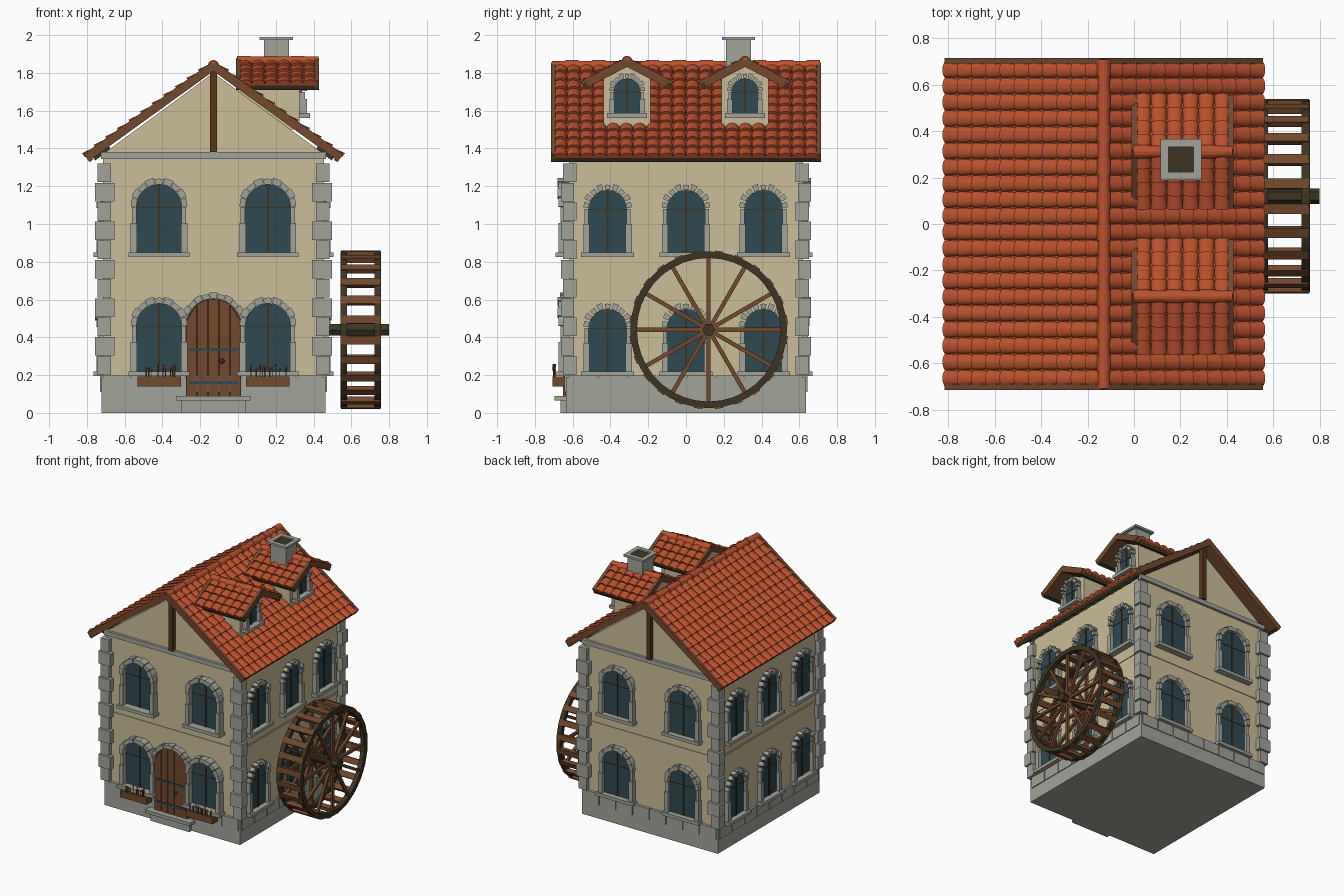
import bpy, bmesh, math, random
from mathutils import Matrix, Vector

if "Cube" in bpy.data.objects:
    bpy.data.objects.remove(bpy.data.objects["Cube"])

random.seed(4)
COL = {"cream plaster": (0.60, 0.51, 0.31), "grey stone": (0.36, 0.37, 0.32),
       "terracotta": (0.50, 0.085, 0.028), "wood": (0.17, 0.065, 0.026),
       "dark wood": (0.048, 0.036, 0.017), "post wood": (0.10, 0.034, 0.012),
       "blue glass": (0.028, 0.066, 0.082)}
MATS = {}
for n, c in COL.items():
    MATS[n] = bpy.data.materials.new(n)
    MATS[n].diffuse_color = (*c, 1)
PARTS = {}


def part(name, mat):
    return PARTS.setdefault(name, (bmesh.new(), mat))[0]


def T(x, y, z):
    return Matrix.Translation((x, y, z))


def R(deg, axis):
    return Matrix.Rotation(math.radians(deg), 4, axis)


def box(bm, M, x0, x1, y0, y1, z0, z1):
    S = Matrix.Diagonal((x1 - x0, y1 - y0, z1 - z0, 1))
    bmesh.ops.create_cube(bm, size=1, matrix=M @ T((x0 + x1) / 2, (y0 + y1) / 2, (z0 + z1) / 2) @ S)


def prism(bm, M, pts, y0, y1):
    """Extrude an x-z outline along y."""
    a = [bm.verts.new(M @ Vector((x, y0, z))) for x, z in pts]
    b = [bm.verts.new(M @ Vector((x, y1, z))) for x, z in pts]
    fs = [bm.faces.new(a), bm.faces.new(b[::-1])]
    for i in range(len(a)):
        j = (i + 1) % len(a)
        fs.append(bm.faces.new((a[j], a[i], b[i], b[j])))
    bmesh.ops.recalc_face_normals(bm, faces=fs)


def arc(r, a0, a1, n, cz=0):
    return [(r * math.cos(a0 + (a1 - a0) * i / n), cz + r * math.sin(a0 + (a1 - a0) * i / n)) for i in range(n + 1)]


def ring(bm, M, r0, r1, y0, y1, n):
    sec = [(r0, y0), (r1, y0), (r1, y1), (r0, y1)]
    v = [[bm.verts.new(M @ R(360 * i / n, 'Y') @ Vector((r, y, 0))) for r, y in sec] for i in range(n)]
    fs = [bm.faces.new((v[i][k], v[i][(k + 1) % 4], v[(i + 1) % n][(k + 1) % 4], v[(i + 1) % n][k]))
          for i in range(n) for k in range(4)]
    bmesh.ops.recalc_face_normals(bm, faces=fs)


def voussoirs(bm, M, r0, r1, cz, depth, n, gap, a0=0.0):
    step = (math.pi - 2 * a0) / n
    for i in range(n):
        s, e = a0 + (i + gap / 2) * step, a0 + (i + 1 - gap / 2) * step
        prism(bm, M, arc(r0, s, e, 2, cz) + arc(r1 + 0.006 * (i % 2), e, s, 2, cz), -depth - 0.006 * (i % 2), 0.01)


def window(tag, M, w, z0, spring, t, depth, gap):
    """Arched window; local -y points out of the wall."""
    prism(part(tag + "_glass", "blue glass"), M, [(-w, z0), (w, z0)] + arc(w, 0, math.pi, 10, spring), -0.008, 0.01)
    bars = part(tag + "_bars", "dark wood")
    box(bars, M, -0.005, 0.005, -0.014, 0, z0, spring + w)
    box(bars, M, -w, w, -0.011, 0, spring - 0.006, spring)
    st = part(tag + "_stone_frame", "grey stone")
    box(st, M, -w - t - 0.012, w + t + 0.012, -depth - 0.015, 0.01, z0 - 0.025, z0)
    zm = z0 + (spring - z0) * 0.65
    for s in (-1, 1):
        box(st, M, *sorted((s * (w - 0.004), s * (w + t))), -depth, 0.01, z0, zm)
        box(st, M, *sorted((s * w, s * (w + t - 0.006))), -depth + 0.01, 0.01, zm, spring)
    voussoirs(st, M, w, w + t, spring, depth, 9, gap)


def tiles(name, M, width, length, cols, rows):
    """Barrel tiles; local x across, y down the slope, z outward."""
    bm = part(name, "terracotta")
    box(bm, M, -width / 2, width / 2, 0, length, -0.004, 0.003)
    p, q, n = width / cols, length / rows, 8
    for c in range(cols):
        for r in range(rows):
            x = -width / 2 + (c + 0.5) * p
            lo, hi = [], []
            for i in range(n + 1):
                ca, sa = math.cos(math.pi * i / n), math.sin(math.pi * i / n)
                hi.append(M @ Vector((x + ca * p * 0.42, r * q - 0.004, sa * 0.014)))
                lo.append(M @ Vector((x + ca * p * 0.52, (r + 1) * q + 0.004, 0.004 + sa * 0.026)))
            hv, lv = [bm.verts.new(v) for v in hi], [bm.verts.new(v) for v in lo]
            for i in range(n):
                bm.faces.new((hv[i], lv[i], lv[i + 1], hv[i + 1])).smooth = True
            bm.faces.new([bm.verts.new(v) for v in lo])


def roof_slope(tag, origin, run, drop, width, cols, rows):
    """One pitched side: tiles, boarding, barge boards and fascia."""
    h = Vector((run[0], run[1], -drop))
    L, d = h.length, h.normalized()
    side = d.cross(Vector((0, 0, 1))).normalized()
    nrm = side.cross(d)
    M = Matrix((side, d, nrm)).transposed().to_4x4()
    M.translation = origin
    tiles(tag + "_tiles", M, width - 0.03, L, cols, rows)
    box(part(tag + "_boarding", "wood"), M, -width / 2 + 0.01, width / 2 - 0.01, 0, L - 0.005, -0.018, -0.003)
    for s in (-1, 1):
        box(part(tag + "_barge_boards", "wood"), M, *sorted((s * (width / 2 - 0.025), s * width / 2)), 0, L, -0.025, 0.02)
    box(part(tag + "_fascia", "dark wood"), M, -width / 2, width / 2, L - 0.022, L - 0.002, -0.032, 0.004)
    return M, L


def ridge(name, M, length, n, r):
    """Row of half-round ridge tiles along local y."""
    bm, q = part(name, "terracotta"), length / n
    for i in range(n):
        rr = r + 0.004 * (i % 2)
        prism(bm, M, arc(rr, -0.3, math.pi + 0.3, 8), -length / 2 + i * q, -length / 2 + (i + 1) * q)


I, CX = Matrix.Identity(4), -0.13
HX, HY = 0.585, 0.62

# walls with gables, floor band and plinth
prism(part("walls", "cream plaster"), T(CX, 0, 0), [(-HX, 0.1), (HX, 0.1), (HX, 1.37), (0, 1.80), (-HX, 1.37)], -HY, HY)
box(part("floor_band", "cream plaster"), T(CX, 0, 0), -HX - 0.006, HX + 0.006, -HY - 0.006, HY + 0.006, 0.735, 0.748)
pl = part("plinth", "grey stone")
box(pl, T(CX, 0, 0), -HX - 0.008, HX + 0.008, -HY - 0.015, HY + 0.015, 0, 0.19)
for ang, half, dist in ((0, HX, HY + 0.015), (90, HY, HX + 0.008), (180, HX, HY + 0.015), (270, HY, HX + 0.008)):
    M = T(CX, 0, 0) @ R(ang, 'Z') @ T(0, -dist, 0)
    for i in range(8):
        a = -half + i * half / 4
        box(pl, M, a + 0.004, a + half / 4 - 0.004, -0.007, 0.03, 0.11, 0.198)

# corner quoins
q = part("corner_quoins", "grey stone")
for sx in (-1, 1):
    for sy in (-1, 1):
        for i in range(11):
            z, e = 0.2 + i * 0.102, i % 2
            o, ix, iy = (0.042, 0.062, 0.028) if e else (0.03, 0.042, 0.04)
            x, y = sorted((sx * (HX + o), sx * (HX - ix))), sorted((sy * (HY + o), sy * (HY - iy)))
            box(q, T(CX, 0, 0), *x, *y, z + 0.002, z + 0.1)

# gable trim and king posts
for s in (-1, 1):
    box(part("gable_bands", "grey stone"), T(CX, 0, 0), -HX - 0.01, HX + 0.01, *sorted((s * (HY - 0.02), s * (HY + 0.02))), 1.345, 1.38)
    box(part("king_posts", "post wood"), T(CX, 0, 0), -0.018, 0.018, *sorted((s * HY, s * (HY + 0.035))), 1.38, 1.815)

# main roof
for s, tag in ((-1, "left_roof"), (1, "right_roof")):
    M, L = roof_slope(tag, (CX, 0, 1.84), (s * 0.675, 0), 0.487, 1.43, 20, 11)
    for i in range(13):
        x = -0.6 + i * 0.1
        box(part(tag + "_rafter_ends", "dark wood"), M, x - 0.012, x + 0.012, 0.70, L - 0.03, -0.042, -0.018)
ridge("main_ridge_tiles", T(CX, 0, 1.838), 1.42, 20, 0.026)

# windows on all four sides
for z in (0.22, 0.85):
    for ang, tag in ((0, "front"), (180, "back")):
        for o in (-0.288, 0.288):
            M = T(CX, 0, 0) @ R(ang, 'Z') @ T(o, -HY, 0)
            window(tag + "_windows", M, 0.12, z, z + 0.24, 0.03, 0.055 if ang == 0 else 0.035, 0.06)
    for ang, tag in ((90, "right"), (270, "left")):
        for o in (-0.415, 0, 0.41):
            M = T(CX, 0, 0) @ R(ang, 'Z') @ T(o if ang == 90 else -o, -HX, 0)
            window(tag + "_windows", M, 0.1, z, z + 0.23, 0.028, 0.035, 0.3)

# front door with step, straps and knob
D = T(CX, -HY, 0)
prism(part("door_backing", "post wood"), D, [(-0.145, 0.09), (0.145, 0.09)] + arc(0.145, 0, math.pi, 12, 0.46), -0.02, 0.01)
for i in range(5):
    a, b = -0.145 + i * 0.058 + 0.002, -0.145 + (i + 1) * 0.058 - 0.002
    top = [0.46 + math.sqrt(max(0, 0.145 ** 2 - v * v)) for v in (a, b)]
    prism(part("door_planks", "wood"), D, [(a, 0.09), (b, 0.09), (b, top[1]), (a, top[0])], -0.03, 0)
for z in (0.16, 0.335):
    box(part("door_straps", "blue glass"), D, -0.13, 0.13, -0.036, -0.028, z - 0.008, z + 0.008)
bmesh.ops.create_uvsphere(part("door_knob", "dark wood"), u_segments=10, v_segments=6, radius=0.014, matrix=D @ T(0.045, -0.042, 0.275))
voussoirs(part("door_arch", "grey stone"), D, 0.145, 0.172, 0.46, 0.04, 11, 0.05, 0.15)
box(part("door_step", "grey stone"), D, -0.197, 0.197, -0.075, 0, 0.065, 0.09)
box(part("door_step", "grey stone"), D, -0.17, 0.17, -0.045, 0, 0, 0.065)

# flower boxes
for o in (-0.288, 0.288):
    M = D @ T(o, 0, 0)
    box(part("flower_boxes", "wood"), M, -0.115, 0.115, -0.088, -0.015, 0.14, 0.192)
    for i in range(16):
        x, y, h = random.uniform(-0.1, 0.1), random.uniform(-0.083, -0.073), random.uniform(0.225, 0.255)
        box(part("flower_stems", "dark wood"), M, x - 0.002, x + 0.002, y - 0.002, y + 0.002, 0.19, h)
        bmesh.ops.create_icosphere(part("flowers", "cream plaster" if i < 0 else "terracotta"), subdivisions=1, radius=0.007, matrix=M @ T(x, y, h))

# dormers
for yc, tag in ((-0.312, "near_dormer"), (0.312, "far_dormer")):
    F = T(0.325, yc, 0) @ R(90, 'Z')
    prism(part(tag + "_walls", "cream plaster"), F, [(-0.125, 1.5), (0.125, 1.5), (0.125, 1.768), (0, 1.832), (-0.125, 1.768)], 0, 0.33)
    window(tag + "_window", F, 0.07, 1.587, 1.7, 0.024, 0.04, 0.25)
    for s in (-1, 1):
        roof_slope(tag + "_roof", (0.21, yc, 1.86), (0, s * 0.235), 0.122, 0.44, 6, 4)
    ridge(tag + "_ridge_tiles", T(0.21, yc, 1.86) @ R(90, 'Z'), 0.43, 6, 0.026)

# chimney
C = T(0.203, 0.278, 0)
box(part("chimney", "grey stone"), C, -0.066, 0.066, -0.066, 0.066, 1.65, 1.976)
for k in range(4):
    box(part("chimney_cap", "grey stone"), C @ R(90 * k, 'Z'), -0.088, 0.054, -0.088, -0.054, 1.974, 1.99)
box(part("chimney_opening", "dark wood"), C, -0.056, 0.056, -0.056, 0.056, 1.974, 1.979)

# water wheel
W = T(0.65, 0.12, 0.44) @ R(90, 'Z')
for s in (-1, 1):
    ring(part("wheel_rims", "dark wood"), W, 0.38, 0.415, *sorted((s * 0.072, s * 0.108)), 36)
    for i in range(12):
        box(part("wheel_spokes", "wood"), W @ R(30 * i, 'Y'), -0.011, 0.011, s * 0.09 - 0.01, s * 0.09 + 0.01, 0.02, 0.385)
for i in range(24):
    box(part("wheel_paddles", "wood"), W @ R(15 * i + 7.5, 'Y'), -0.022, 0.022, -0.105, 0.105, 0.392, 0.42)
bmesh.ops.create_cone(part("wheel_axle", "dark wood"), cap_ends=True, segments=6, radius1=0.034, radius2=0.034, depth=0.36,
                      matrix=T(0.62, 0.12, 0.44) @ R(90, 'Y'))

# make the objects
for name, (bm, mat) in PARTS.items():
    me = bpy.data.meshes.new(name)
    bm.to_mesh(me)
    bm.free()
    me.materials.append(MATS[mat])
    bpy.context.collection.objects.link(bpy.data.objects.new(name, me))

for m in bpy.data.materials:
    if m.users and not m.is_grease_pencil:
        m.use_nodes = True
        m.node_tree.nodes["Principled BSDF"].inputs["Base Color"].default_value = m.diffuse_color
